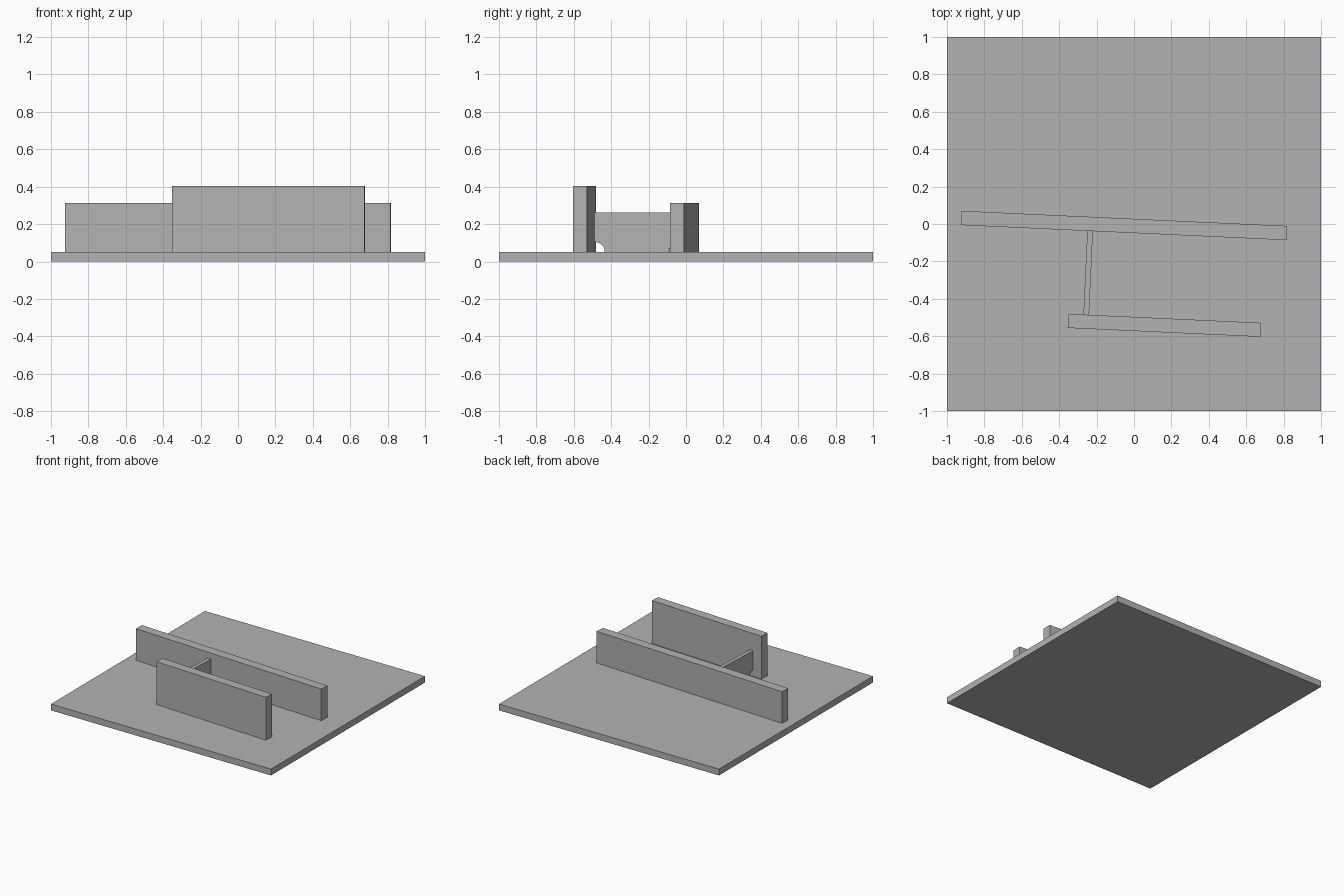
import bpy, bmesh
from math import radians, sin, cos, pi
from mathutils import Matrix

cube = bpy.data.objects.get("Cube")
if cube:
    bpy.data.objects.remove(cube, do_unlink=True)

GREY = (0.45, 0.45, 0.45, 1)
steel = bpy.data.materials.new("plain grey")
steel.use_nodes = True
steel.diffuse_color = GREY
steel.node_tree.nodes["Principled BSDF"].inputs["Base Color"].default_value = GREY

BASE_TOP = 0.052
TURN = radians(-2.65)


def finish(name, bm, location, turn=0):
    bmesh.ops.recalc_face_normals(bm, faces=bm.faces)
    mesh = bpy.data.meshes.new(name)
    bm.to_mesh(mesh)
    bm.free()
    mesh.materials.append(steel)
    obj = bpy.data.objects.new(name, mesh)
    obj.location = location
    obj.rotation_euler.z = turn
    bpy.context.collection.objects.link(obj)


def plate(name, x, y, bottom, top, length, depth, turn=0):
    bm = bmesh.new()
    size = Matrix.Diagonal((length, depth, top - bottom, 1))
    bmesh.ops.create_cube(bm, size=1, matrix=size)
    finish(name, bm, (x, y, (bottom + top) / 2), turn)


# Square base and the two upright plates
plate("base_plate", 0, 0, 0, BASE_TOP, 2, 2)
plate("long_wall", -0.053, -0.008, BASE_TOP, 0.312, 1.743, 0.076, TURN)
plate("short_wall", 0.164, -0.542, BASE_TOP, 0.404, 1.03, 0.075, TURN)

# Cross web with a rounded notch in both lower corners
half, height, notch, thick = 0.224, 0.21, 0.052, 0.03
arc = [(half - notch * sin(a), notch * cos(a))
       for a in (i * pi / 16 for i in range(9))]
right = [(half, height)] + arc
profile = right + [(-y, z) for y, z in reversed(right)]
bm = bmesh.new()
face = bm.faces.new([bm.verts.new((-thick / 2, y, z)) for y, z in profile])
extruded = bmesh.ops.extrude_face_region(bm, geom=[face])["geom"]
moved = [v for v in extruded if isinstance(v, bmesh.types.BMVert)]
bmesh.ops.translate(bm, verts=moved, vec=(thick, 0, 0))
finish("cross_web", bm, (-0.245, -0.262, BASE_TOP), TURN)
